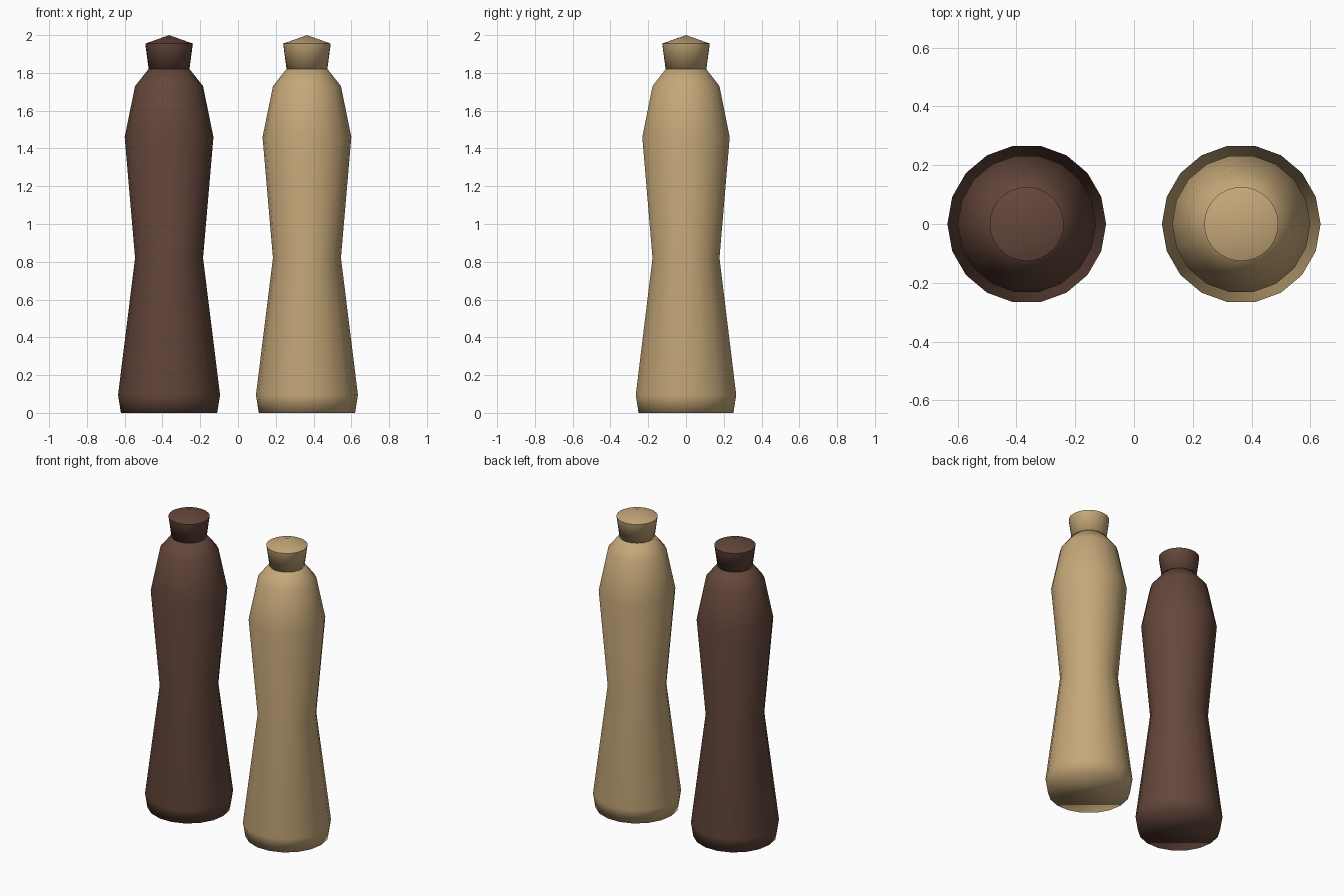
import bpy
import bmesh
from math import cos, sin, tau

cube = bpy.data.objects.get("Cube")
if cube:
    bpy.data.objects.remove(cube, do_unlink=True)


def make_material(name, rgb):
    mat = bpy.data.materials.new(name)
    mat.use_nodes = True
    mat.diffuse_color = (*rgb, 1)
    bsdf = next(n for n in mat.node_tree.nodes if n.type == "BSDF_PRINCIPLED")
    bsdf.inputs["Base Color"].default_value = (*rgb, 1)
    bsdf.inputs["Roughness"].default_value = 0.8
    return mat


def lathe(name, profile, sides, x, mat, tip=None):
    """Turn a (radius, height) profile about z, with a flat or pointed top."""
    bm = bmesh.new()
    rings = [[bm.verts.new((r * cos(tau * i / sides), r * sin(tau * i / sides), z))
              for i in range(sides)] for r, z in profile]
    for low, high in zip(rings, rings[1:]):
        for i in range(sides):
            j = (i + 1) % sides
            bm.faces.new((low[i], low[j], high[j], high[i]))
    bm.faces.new(rings[0][::-1])
    if tip is None:
        bm.faces.new(rings[-1])
    else:
        apex = bm.verts.new((0, 0, tip))
        top = rings[-1]
        for i in range(sides):
            bm.faces.new((top[i], top[(i + 1) % sides], apex))
    for face in bm.faces:
        face.smooth = True
    mesh = bpy.data.meshes.new(name)
    bm.to_mesh(mesh)
    bm.free()
    mesh.materials.append(mat)
    obj = bpy.data.objects.new(name, mesh)
    obj.location.x = x
    bpy.context.collection.objects.link(obj)
    return obj


# Waisted bottle body, from base to shoulder
BODY = [(0.255, 0), (0.27, 0.095), (0.18, 0.82), (0.235, 1.46),
        (0.18, 1.73), (0.105, 1.825)]
# Flared stopper with a shallow pointed top
STOPPER = [(0.108, 1.82), (0.126, 1.955)]

bottles = [("brown", -0.365, make_material("dark_brown", (0.127, 0.062, 0.043))),
           ("tan", 0.365, make_material("tan", (0.56, 0.39, 0.19)))]

for label, x, mat in bottles:
    lathe(label + "_bottle_body", BODY, 18, x, mat)
    stopper = lathe(label + "_bottle_stopper", STOPPER, 32, x, mat, tip=2.0)
    # Crisp rim around the stopper top
    for edge in stopper.data.edges:
        if all(abs(stopper.data.vertices[v].co.z - 1.955) < 0.001 for v in edge.vertices):
            edge.use_edge_sharp = True
